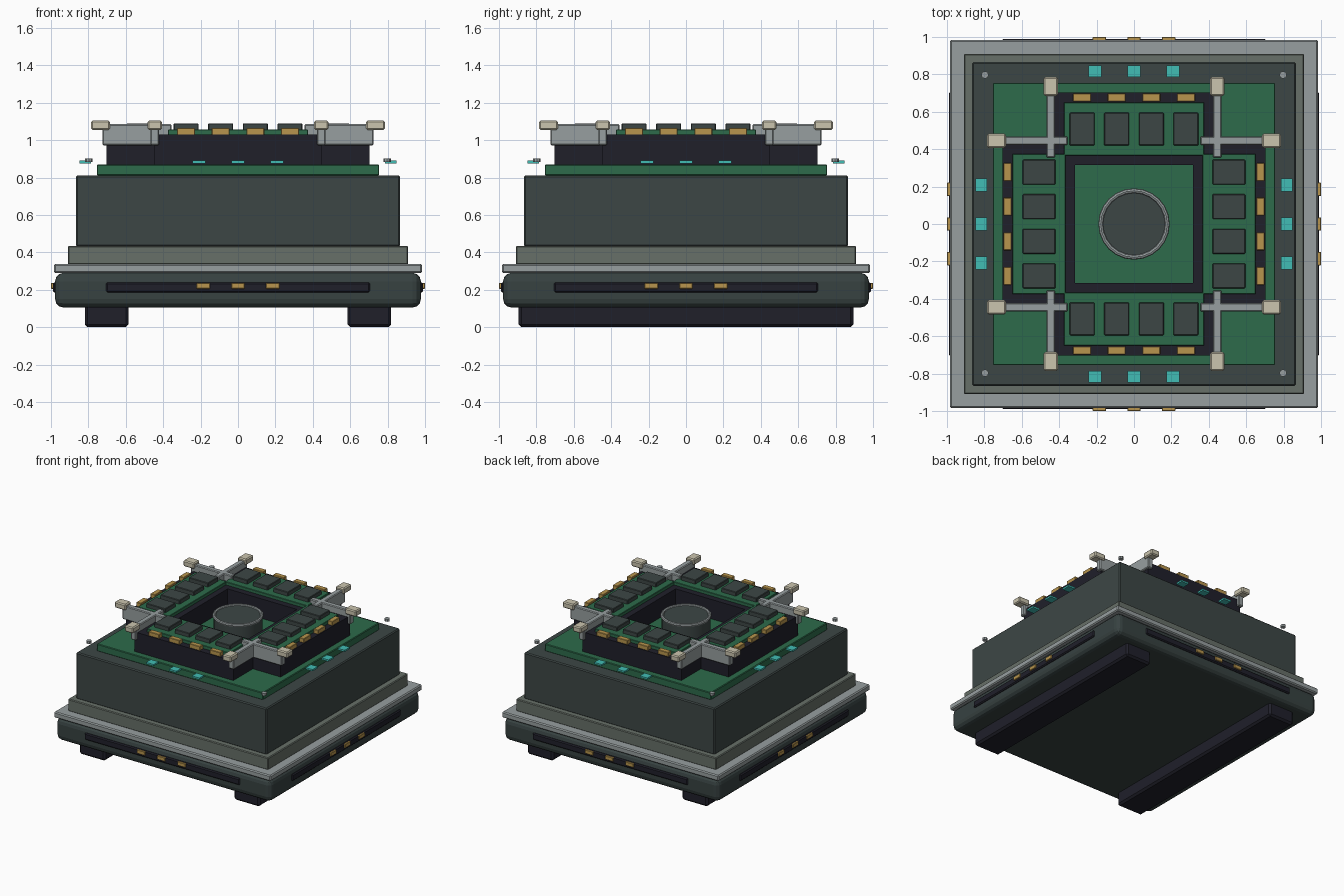
import bpy
import math

if "Cube" in bpy.data.objects:
    bpy.data.objects.remove(bpy.data.objects["Cube"])

def mat(name, r, g, b):
    m = bpy.data.materials.new(name)
    m.diffuse_color = (r, g, b, 1)
    m.use_nodes = True
    m.node_tree.nodes["Principled BSDF"].inputs["Base Color"].default_value = m.diffuse_color
    return m

SLATE = mat("slate", 0.046, 0.062, 0.060)
TRAY = mat("deep slate", 0.038, 0.054, 0.053)
OLIVE = mat("grey green", 0.135, 0.160, 0.138)
SILVER = mat("silver grey", 0.31, 0.345, 0.35)
GREEN = mat("board green", 0.026, 0.147, 0.070)
NAVY = mat("blue black", 0.014, 0.014, 0.023)
GOLD = mat("gold", 0.48, 0.30, 0.075)
CREAM = mat("cream", 0.60, 0.56, 0.43)
CYAN = mat("cyan", 0.053, 0.51, 0.46)

def finish(o, name, material, bevel=0.0, segments=1):
    o.name = name
    o.data.materials.append(material)
    if bevel:
        b = o.modifiers.new("edge", 'BEVEL')
        b.width, b.segments = bevel, segments
    return o

def box(name, x, y, z, material, turn=0, bevel=0.0, segments=1):
    """Box from (min, max) ranges, turned by quarter turns about the z axis."""
    c = [(r[0] + r[1]) / 2 for r in (x, y, z)]
    s = [r[1] - r[0] for r in (x, y, z)]
    for _ in range(turn % 4):
        c[0], c[1] = -c[1], c[0]
        s[0], s[1] = s[1], s[0]
    bpy.ops.mesh.primitive_cube_add(size=1, location=c)
    o = bpy.context.object
    o.scale = s
    bpy.ops.object.transform_apply(location=False, rotation=False, scale=True)
    return finish(o, name, material, bevel, segments)

def slab(name, half, z, material, bevel=0.0, segments=1):
    return box(name, (-half, half), (-half, half), z, material, 0, bevel, segments)

def around(c, half):
    return (c - half, c + half)

def cylinder(name, r, z, material, sides, x=0, y=0):
    bpy.ops.mesh.primitive_cylinder_add(vertices=sides, radius=r, depth=z[1] - z[0],
                                        location=(x, y, (z[0] + z[1]) / 2))
    return finish(bpy.context.object, name, material)

# Stacked housing
slab("base_tray", 0.978, (0.105, 0.29), TRAY, 0.045, 3)
slab("flange", 0.985, (0.29, 0.338), SILVER, 0.008)
slab("step", 0.91, (0.335, 0.435), OLIVE, 0.006)
slab("body", 0.866, (0.43, 0.812), SLATE, 0.008)
slab("circuit_board", 0.755, (0.81, 0.87), GREEN, 0.005)
for s in (-1, 1):
    box("skid", around(s * 0.702, 0.117), (-0.895, 0.895), (0.0, 0.12), NAVY, 0, 0.015)

# Parts repeated on each of the four sides
for t in range(4):
    box("side_slot", (-0.705, 0.705), (-0.99, -0.96), (0.185, 0.24), NAVY, t, 0.008)
    for i in (-1, 0, 1):
        box("side_contact", around(i * 0.185, 0.036), (-1.0, -0.97), (0.205, 0.237), GOLD, t, 0.003)
        box("status_light", around(i * 0.208, 0.034), around(-0.816, 0.031), (0.876, 0.89), CYAN, t)

    # Raised bank with board, chips and edge contacts
    box("bank_wall", (-0.45, 0.45), (-0.703, -0.315), (0.865, 1.03), NAVY, t)
    box("bank_board", (-0.375, 0.375), (-0.65, -0.365), (1.025, 1.056), GREEN, t, 0.003)
    for k in range(4):
        x = (k - 1.5) * 0.185
        box("chip", around(x, 0.067), (-0.595, -0.42), (1.05, 1.089), SLATE, t, 0.004)
        box("edge_contact", around(x, 0.048), (-0.697, -0.655), (1.028, 1.064), GOLD, t, 0.003)

    # Crossed clamp arms with end caps at both ends of the side
    for s in (-1, 1):
        box("clamp_arm", around(s * 0.445, 0.023), (-0.725, -0.355), (0.972, 1.085), SILVER, t, 0.006)
        box("clamp_cap", around(s * 0.445, 0.038), (-0.785, -0.685), (1.055, 1.104), CREAM, t, 0.008)

# Corner screws
for sx in (-1, 1):
    for sy in (-1, 1):
        cylinder("corner_screw", 0.02, (0.882, 0.902), SILVER, 8, sx * 0.797, sy * 0.797)

# Round core with metal rim
cylinder("core", 0.182, (0.865, 1.02), SLATE, 24)
bpy.ops.object.shade_smooth_by_angle(angle=math.radians(30))
bpy.ops.mesh.primitive_torus_add(major_segments=24, minor_segments=8, major_radius=0.178,
                                 minor_radius=0.013, location=(0, 0, 1.018))
finish(bpy.context.object, "core_rim", SILVER)
